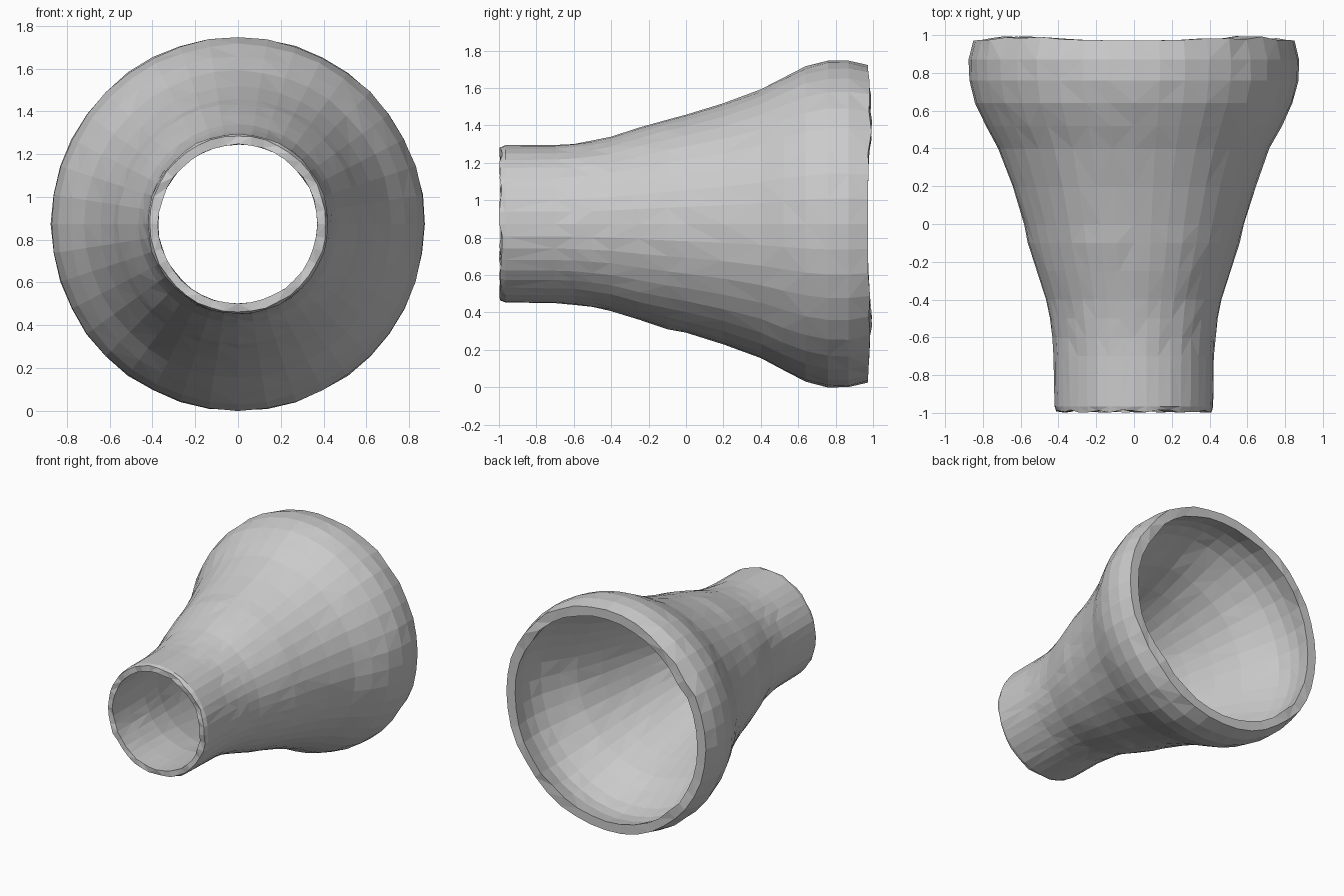
import bpy, bmesh, math, random

if "Cube" in bpy.data.objects:
    bpy.data.objects.remove(bpy.data.objects["Cube"])

random.seed(4)
SIDES = 40
CZ = 0.873

# Outer wall as (y, radius) from the narrow to the wide end, then the inner wall back
outer = [(-0.988, 0.412), (-0.965, 0.422), (-0.7, 0.424), (-0.6, 0.43), (-0.5, 0.445),
         (-0.4, 0.464), (-0.25, 0.513), (-0.1, 0.56), (0.0, 0.583), (0.2, 0.643),
         (0.4, 0.718), (0.52, 0.783), (0.64, 0.841), (0.76, 0.872), (0.87, 0.874),
         (0.972, 0.85)]
inner = [(0.972, 0.778), (0.85, 0.802), (0.76, 0.8), (0.66, 0.775), (0.52, 0.71),
         (0.4, 0.65), (0.2, 0.578), (0.0, 0.518), (-0.2, 0.463), (-0.4, 0.408),
         (-0.6, 0.378), (-0.8, 0.372), (-0.988, 0.372)]
profile = outer + inner

bm = bmesh.new()
rings = []
for y, r in profile:
    ring = []
    for i in range(SIDES):
        a = 2 * math.pi * i / SIDES
        rr, yy = r + random.uniform(-0.003, 0.003), y
        # rough, chipped rims, raised on the diagonals of the wide end
        if y > 0.95:
            bump = math.sin(2 * a) ** 4
            yy += bump * random.uniform(0.005, 0.028)
            rr += bump * random.uniform(-0.015, 0.01)
        elif y < -0.98:
            yy += random.uniform(-0.012, 0.006)
        ring.append(bm.verts.new((rr * math.cos(a), yy, CZ + rr * math.sin(a))))
    rings.append(ring)

# Skin the rings into a hollow flared tube
for k, ring in enumerate(rings):
    nxt = rings[(k + 1) % len(rings)]
    for i in range(SIDES):
        j = (i + 1) % SIDES
        bm.faces.new((ring[i], ring[j], nxt[j], nxt[i]))
bmesh.ops.triangulate(bm, faces=bm.faces[:])
bmesh.ops.recalc_face_normals(bm, faces=bm.faces[:])

mesh = bpy.data.meshes.new("flared_tube")
bm.to_mesh(mesh)
bm.free()
tube = bpy.data.objects.new("flared_tube", mesh)
bpy.context.collection.objects.link(tube)
